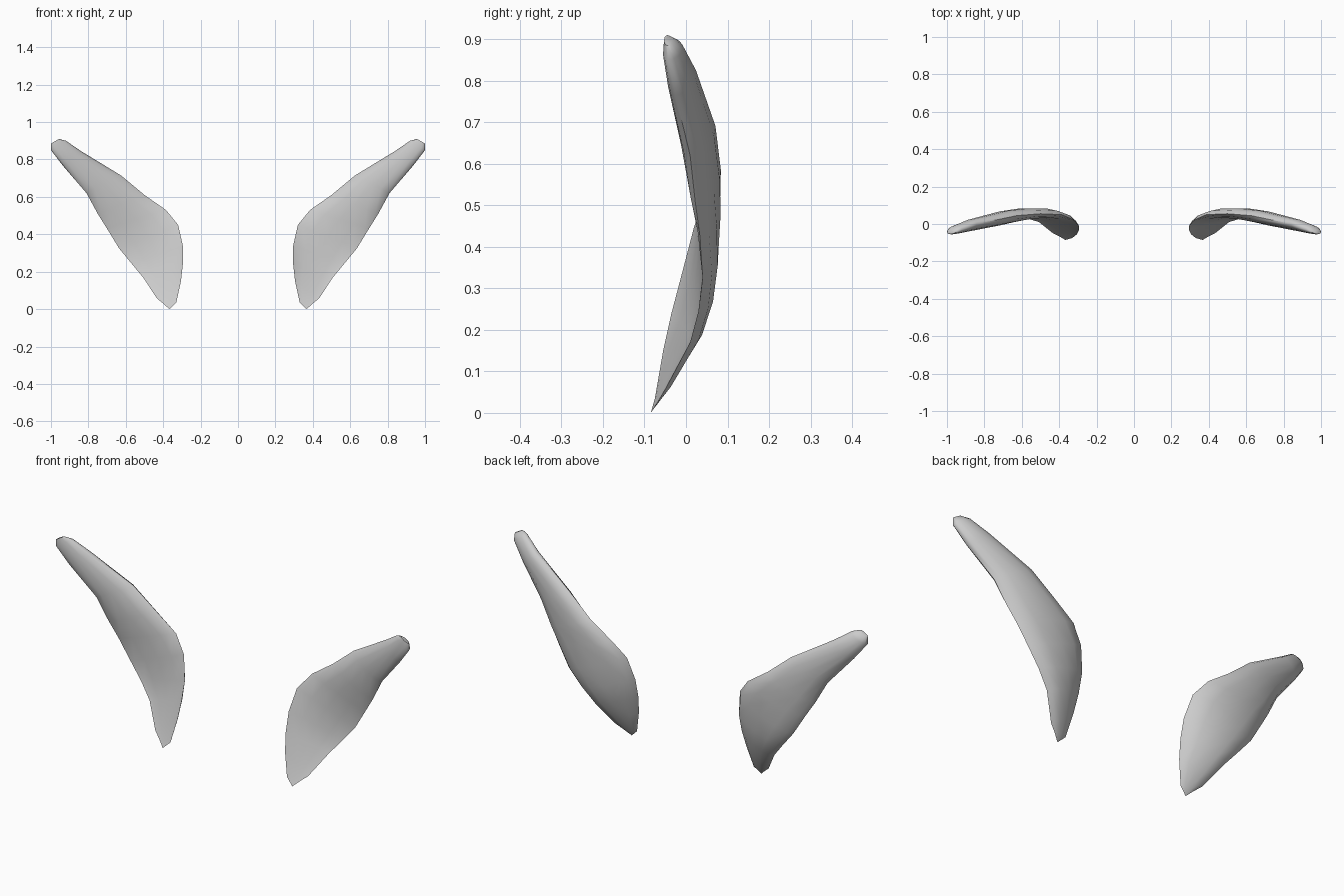
import bpy, bmesh, math
from mathutils import Vector

cube = bpy.data.objects.get("Cube")
if cube:
    bpy.data.objects.remove(cube, do_unlink=True)

grey = bpy.data.materials.new("light grey")
grey.use_nodes = True
colour = (0.6, 0.6, 0.6, 1)
grey.diffuse_color = colour
grey.node_tree.nodes["Principled BSDF"].inputs["Base Color"].default_value = colour

# Stations from tip to foot: inner edge, outer edge, front bulge, back bulge
STATIONS = [
    ((.957, -.045, .910), (1.0, -.045, .885), .008, .012),
    ((.920, -.030, .900), (1.0, -.043, .850), .018, .028),
    ((.840, .000, .845), (.935, -.025, .765), .028, .035),
    ((.626, .045, .715), (.810, .010, .620), .035, .040),
    ((.500, .055, .610), (.750, .022, .510), .025, .043),
    ((.385, .050, .530), (.700, .033, .430), .012, .042),
    ((.320, .020, .450), (.636, .040, .325), -.003, .048),
    ((.294, -.010, .335), (.570, .030, .245), -.010, .052),
    ((.295, -.035, .240), (.508, .010, .170), -.010, .046),
    ((.305, -.055, .150), (.433, -.050, .057), -.004, .028),
    ((.330, -.075, .035), (.400, -.066, .030), .000, .008),
]
FOOT = (.367, -.085, 0)
STEPS = 6


def build_wing(name, side):
    bm = bmesh.new()
    rings = []
    for inner, outer, front, back in STATIONS:
        a, b = Vector(inner), Vector(outer)
        ring = []
        # Lens section: across the front, then back behind
        for i in range(2 * STEPS):
            angle = math.pi * i / STEPS
            p = a.lerp(b, (1 - math.cos(angle)) / 2)
            p.y -= math.sin(angle) * (front if i < STEPS else back)
            p.x *= side
            ring.append(bm.verts.new(p))
        rings.append(ring)
    n = 2 * STEPS
    for r, s in zip(rings, rings[1:]):
        for i in range(n):
            j = (i + 1) % n
            bm.faces.new((r[i], r[j], s[j], s[i]))
    # Close the tip and the pointed foot
    bm.faces.new(rings[0])
    foot = bm.verts.new((FOOT[0] * side, FOOT[1], FOOT[2]))
    for i in range(n):
        bm.faces.new((rings[-1][i], rings[-1][(i + 1) % n], foot))
    bmesh.ops.recalc_face_normals(bm, faces=bm.faces[:])
    mesh = bpy.data.meshes.new(name)
    bm.to_mesh(mesh)
    bm.free()
    mesh.materials.append(grey)
    obj = bpy.data.objects.new(name, mesh)
    bpy.context.collection.objects.link(obj)
    bpy.ops.object.select_all(action="DESELECT")
    obj.select_set(True)
    bpy.context.view_layer.objects.active = obj
    bpy.ops.object.shade_smooth_by_angle(angle=math.radians(60))


build_wing("left_wing", 1)
build_wing("right_wing", -1)
